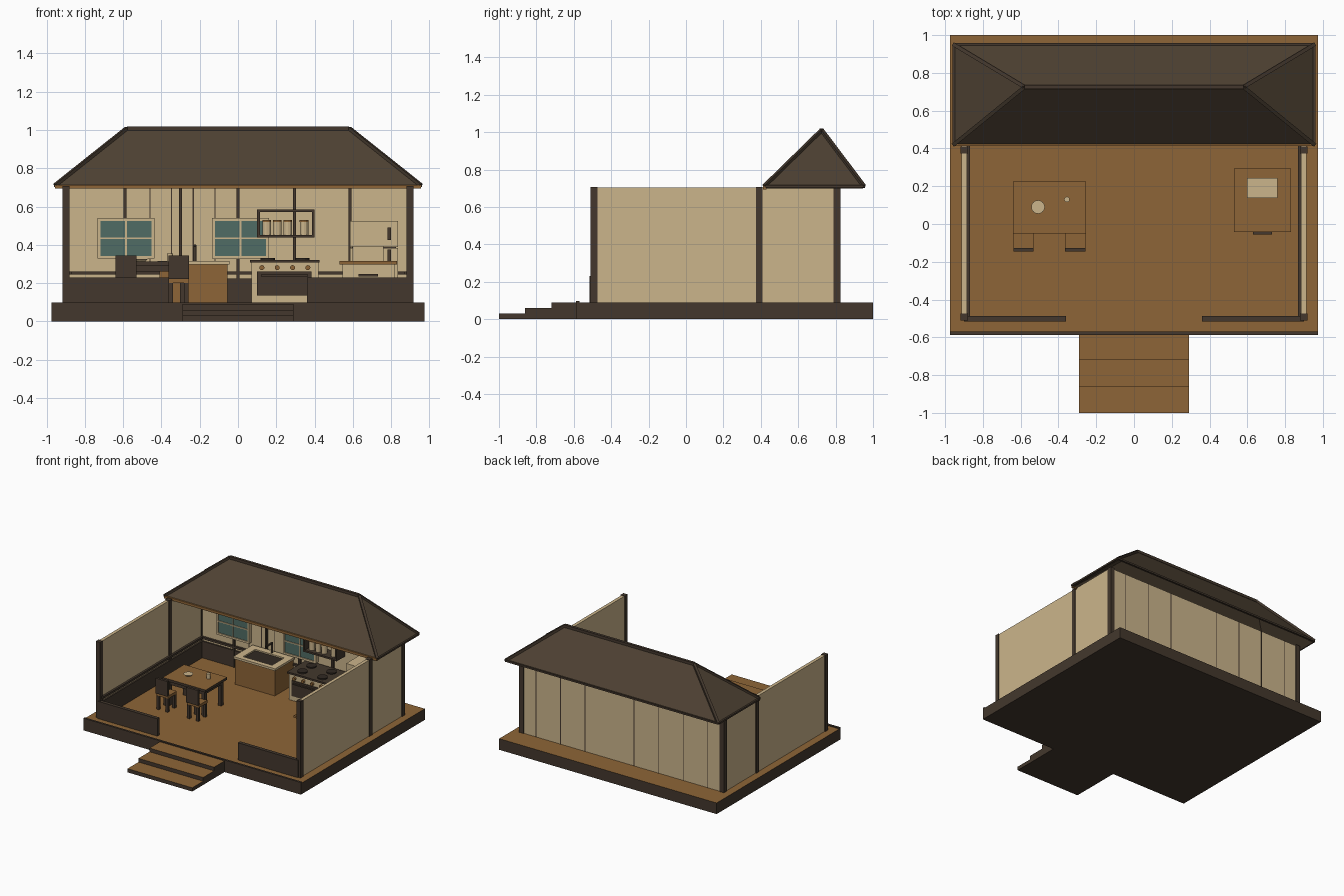
import bpy, bmesh, math
from mathutils import Vector


def mat(name, c):
    m = bpy.data.materials.new(name)
    m.diffuse_color = (*c, 1)
    return m


CREAM = mat("cream plaster", (0.60, 0.46, 0.26))
WOOD = mat("warm wood", (0.27, 0.13, 0.038))
DARK = mat("dark timber", (0.056, 0.039, 0.026))
ROOF = mat("roof brown", (0.078, 0.054, 0.033))
TEAL = mat("window teal", (0.08, 0.15, 0.13))
SOOT = mat("soot black", (0.03, 0.022, 0.016))


def finish(name, bm, *mats):
    bmesh.ops.recalc_face_normals(bm, faces=bm.faces)
    me = bpy.data.meshes.new(name)
    bm.to_mesh(me)
    bm.free()
    for m in mats:
        me.materials.append(m)
    ob = bpy.data.objects.new(name, me)
    bpy.context.collection.objects.link(ob)
    return ob


def box(name, x0, x1, y0, y1, z0, z1, m, top=None):
    bm = bmesh.new()
    bmesh.ops.create_cube(bm, size=1)
    for v in bm.verts:
        v.co = ((x0 + x1) / 2 + v.co.x * (x1 - x0),
                (y0 + y1) / 2 + v.co.y * (y1 - y0),
                (z0 + z1) / 2 + v.co.z * (z1 - z0))
    bm.normal_update()
    if top:
        for f in bm.faces:
            f.material_index = int(f.normal.z > 0.5)
    return finish(name, bm, m, *([top] if top else []))


def cyl(name, p, r, h, m, axis='Z', n=12, r2=None):
    bm = bmesh.new()
    bmesh.ops.create_cone(bm, cap_ends=True, segments=n, radius1=r,
                          radius2=r if r2 is None else r2, depth=h)
    ob = finish(name, bm, m)
    ob.location = p
    if axis == 'Y':
        ob.rotation_euler.x = math.pi / 2
    return ob


def bar(name, a, b, w, m):
    a, b = Vector(a), Vector(b)
    ob = box(name, -w / 2, w / 2, -w / 2, w / 2, 0, (b - a).length, m)
    ob.rotation_euler = (b - a).to_track_quat('Z', 'Y').to_euler()
    ob.location = a
    return ob


# platform and steps
box("platform", -0.975, 0.975, -0.575, 1.0, 0, 0.09, DARK, WOOD)
box("front_edge_board", -0.975, 0.975, -0.587, -0.57, 0, 0.098, DARK)
for i in range(3):
    y = -1 + 0.14 * i
    box("step", -0.29, 0.29, y, -0.58, 0, 0.03 * (i + 1), DARK, WOOD)

# walls, posts, wainscot and rails
box("back_wall", -0.9, 0.9, 0.80, 0.82, 0.09, 0.70, CREAM)
box("back_wainscot", -0.885, 0.885, 0.787, 0.80, 0.09, 0.225, DARK)
box("back_rail", -0.885, 0.885, 0.783, 0.80, 0.245, 0.262, DARK)
for s in (-1, 1):
    def sbox(name, a, b, *r):
        box(name, min(s * a, s * b), max(s * a, s * b), *r)
    sbox("side_wall", 0.885, 0.912, -0.49, 0.81, 0.09, 0.705, CREAM)
    sbox("side_wainscot", 0.872, 0.886, -0.49, 0.80, 0.09, 0.225, DARK)
    sbox("side_rail", 0.868, 0.886, -0.49, 0.80, 0.245, 0.262, DARK)
    sbox("front_low_wall", 0.36, 0.90, -0.517, -0.488, 0.09, 0.23, DARK)
    for y in (-0.492, 0.392, 0.807):
        sbox("post", 0.880, 0.918, y - 0.018, y + 0.018, 0.09, 0.708, DARK)
for x in (-0.59, -0.3, 0, 0.295, 0.585):
    box("wall_stud", x - 0.008, x + 0.008, 0.783, 0.80, 0.09, 0.70, DARK)
for i in range(8):
    x = -0.77 + 0.22 * i
    if i != 4:
        box("outer_seam", x - 0.003, x + 0.003, 0.819, 0.822, 0.09, 0.70, DARK)
for i in range(4):
    x = -0.46 + 0.113 * i
    box("inner_seam", x - 0.003, x + 0.003, 0.797, 0.801, 0.26, 0.70, DARK)

# windows
for x in (-0.585, 0.013):
    box("window_pane", x - 0.135, x + 0.135, 0.775, 0.781, 0.335, 0.53, TEAL)
    for dx in (-0.14, 0, 0.14):
        w = 0.008 if dx else 0.004
        box("window_bar", x + dx - w, x + dx + w, 0.768, 0.80, 0.33, 0.54, CREAM)
    for z, w in ((0.333, 0.008), (0.435, 0.004), (0.533, 0.008)):
        box("window_crossbar", x - 0.145, x + 0.145, 0.768, 0.80, z - w, z + w, CREAM)

# hipped roof shell
bm = bmesh.new()
pts = [(-0.955, 0.42, 0.71), (0.955, 0.42, 0.71), (0.955, 0.95, 0.71),
       (-0.955, 0.95, 0.71), (-0.58, 0.725, 1.008), (0.58, 0.725, 1.008)]
vs = [bm.verts.new(p) for p in pts]
for f in ((0, 1, 5, 4), (1, 2, 5), (2, 3, 4, 5), (3, 0, 4)):
    bm.faces.new([vs[i] for i in f])
roof = finish("roof", bm, ROOF)
sol = roof.modifiers.new("thickness", 'SOLIDIFY')
sol.thickness = 0.014
# ridge caps, hips and eave boards
bar("ridge_cap", pts[4], pts[5], 0.022, DARK)
for a, b in ((0, 4), (3, 4), (1, 5), (2, 5)):
    bar("hip_cap", pts[a], pts[b], 0.02, DARK)
for a, b in ((1, 2), (0, 3), (2, 3)):
    bar("eave_trim", pts[a], pts[b], 0.014, DARK)
box("front_beam", -0.955, 0.955, 0.413, 0.43, 0.694, 0.714, WOOD)

# dining table with plate and mug
box("table_top", -0.64, -0.255, -0.05, 0.225, 0.293, 0.313, DARK, WOOD)
box("table_apron", -0.615, -0.28, -0.03, 0.205, 0.26, 0.293, DARK)
for x in (-0.605, -0.29):
    for y in (-0.018, 0.193):
        box("table_leg", x - 0.014, x + 0.014, y - 0.014, y + 0.014, 0.09, 0.293, DARK)
cyl("plate", (-0.508, 0.09, 0.319), 0.024, 0.012, CREAM, r2=0.036, n=16)
cyl("mug", (-0.355, 0.13, 0.334), 0.015, 0.042, CREAM)

# chairs
for x in (-0.585, -0.31):
    box("chair_seat", x - 0.053, x + 0.053, -0.135, -0.025, 0.2, 0.222, WOOD)
    box("chair_back", x - 0.054, x + 0.054, -0.146, -0.126, 0.222, 0.345, DARK)
    for dx in (-0.04, 0.04):
        for y in (-0.125, -0.037):
            box("chair_leg", x + dx - 0.011, x + dx + 0.011, y - 0.011, y + 0.011,
                0.09, 0.2, DARK)

# sink cabinet: counter is a ring around the basin
box("sink_cabinet", -0.41, -0.055, 0.55, 0.787, 0.09, 0.298, WOOD)
box("sink_basin", -0.37, -0.09, 0.575, 0.75, 0.29, 0.305, SOOT)
for r in ((-0.42, -0.36, 0.54, 0.787), (-0.10, -0.045, 0.54, 0.787),
          (-0.36, -0.10, 0.54, 0.58), (-0.36, -0.10, 0.735, 0.787)):
    box("sink_counter", *r, 0.298, 0.316, CREAM)
cyl("faucet", (-0.225, 0.755, 0.358), 0.008, 0.085, DARK)
bar("faucet_spout", (-0.225, 0.76, 0.395), (-0.225, 0.68, 0.395), 0.012, DARK)

# stove
box("stove_body", 0.07, 0.42, 0.55, 0.787, 0.095, 0.31, CREAM)
box("stove_top", 0.062, 0.426, 0.54, 0.787, 0.308, 0.322, DARK)
box("oven_door", 0.10, 0.385, 0.542, 0.55, 0.135, 0.26, DARK)
box("oven_handle", 0.12, 0.365, 0.528, 0.542, 0.236, 0.246, DARK)
for x in (0.125, 0.205, 0.285, 0.365):
    cyl("knob", (x, 0.542, 0.281), 0.013, 0.02, WOOD, 'Y')
for x in (0.155, 0.335):
    for y in (0.605, 0.72):
        cyl("burner", (x, y, 0.326), 0.038, 0.01, SOOT, n=16)

# wall shelf with jars
for z in (0.445, 0.578):
    box("shelf_board", 0.10, 0.40, 0.69, 0.80, z - 0.007, z + 0.007, DARK)
for x in (0.107, 0.393):
    box("shelf_side", x - 0.007, x + 0.007, 0.69, 0.80, 0.438, 0.585, DARK)
for x in (0.15, 0.205, 0.26, 0.345):
    cyl("jar", (x, 0.735, 0.486), 0.022, 0.068, CREAM)
    cyl("jar_lid", (x, 0.735, 0.524), 0.023, 0.01, WOOD)

# refrigerator
box("fridge_lower", 0.585, 0.835, 0.55, 0.787, 0.095, 0.383, CREAM)
box("fridge_upper", 0.585, 0.835, 0.55, 0.787, 0.389, 0.525, CREAM)
box("fridge_core", 0.595, 0.825, 0.56, 0.78, 0.09, 0.5, DARK)
for z in (0.31, 0.425):
    box("fridge_handle", 0.782, 0.798, 0.535, 0.55, z, z + 0.065, DARK)

# side counter with a box on top
box("counter_body", 0.545, 0.82, -0.03, 0.285, 0.09, 0.298, CREAM)
box("counter_top", 0.53, 0.83, -0.043, 0.295, 0.298, 0.315, WOOD)
box("counter_handle", 0.63, 0.73, -0.056, -0.03, 0.235, 0.247, DARK)
box("counter_box", 0.597, 0.76, 0.137, 0.243, 0.315, 0.395, CREAM)
